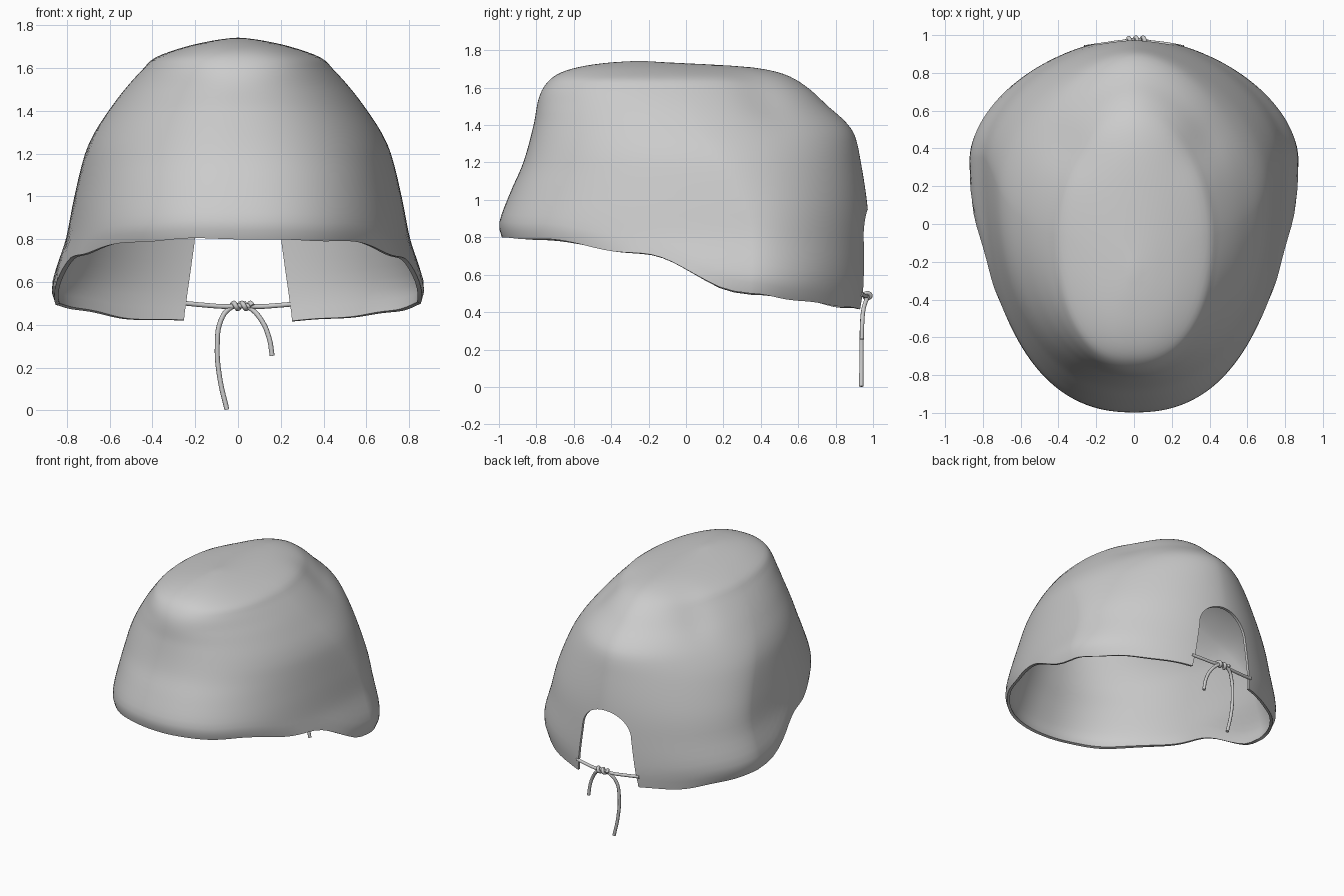
import bpy, bmesh, math
from mathutils import Vector

if "Cube" in bpy.data.objects:
    bpy.data.objects.remove(bpy.data.objects["Cube"])


def interp(table, v):
    """Smooth (Hermite) interpolation through a few (key, value) points."""
    if v <= table[0][0]:
        return table[0][1]
    if v >= table[-1][0]:
        return table[-1][1]
    i = max(k for k in range(len(table) - 1) if table[k][0] <= v)

    def slope(k):
        a, b = table[max(k - 1, 0)], table[min(k + 1, len(table) - 1)]
        return (b[1] - a[1]) / (b[0] - a[0])
    (x0, y0), (x1, y1) = table[i], table[i + 1]
    h = x1 - x0
    t = (v - x0) / h
    return ((2*t**3 - 3*t**2 + 1) * y0 + (t**3 - 2*t**2 + t) * h * slope(i)
            + (3*t**2 - 2*t**3) * y1 + (t**3 - t**2) * h * slope(i + 1))


def smooth(v, lo, hi):
    t = max(0, min(1, (v - lo) / (hi - lo)))
    return t * t * (3 - 2 * t)


# Profiles: silhouettes by height, rim height by depth
TOP = 1.742
FRONT = [(.79, -.992), (.83, -1.0), (.9, -.993), (1.05, -.935), (1.2, -.87), (1.4, -.815),
         (1.55, -.785), (1.63, -.74), (1.68, -.67), (1.715, -.55), (1.735, -.4), (TOP, -.28)]
BACK = [(.42, .985), (.7, .985), (.95, .972), (1.2, .935), (1.35, .9), (1.42, .85), (1.5, .76),
        (1.6, .65), (1.67, .53), (1.705, .38), (1.72, .2), (1.735, -.1), (TOP, -.22)]
WIDTH = [(.47, .85), (.52, .87), (.6, .868), (.7, .838), (.8, .805), (1.0, .765), (1.2, .715),
         (1.3, .67), (1.4, .605), (1.5, .53), (1.6, .44), (1.65, .385), (1.7, .245),
         (1.73, .11), (TOP, .02)]
RIM = [(-1, .8), (-.8, .79), (-.6, .765), (-.4, .728), (-.2, .71), (-.1, .68), (0, .63),
       (.1, .575), (.2, .527), (.3, .503), (.5, .48), (.7, .455), (.9, .418), (1, .415)]
N, LEVELS = 144, 44


def shell_point(a, t):
    s, c = math.sin(a), math.cos(a)
    base_y = .35 + (.62 * s if s > 0 else -1.35 * abs(s) ** .85)
    rim = interp(RIM, base_y) + .004 * math.sin(7 * a + 1) + .003 * math.sin(13 * a)
    z = rim + (TOP - rim) * (1 - (1 - t) ** 2)
    up, top = smooth(z, .8, 1.7), smooth(z, 1.66, TOP)
    # the flare of the side flaps fades out towards the front
    w = interp(WIDTH, max(z, .84 - .38 * (1 - abs(s)) ** 2) if s < 0 else z)
    mid = .35 - .42 * up
    mid += (-.25 - mid) * top
    n = 2.34 - .3 * up + .3 * smooth(z, 1.5, 1.7) if s < 0 else 1.76 + .06 * up
    end = interp(FRONT, z) if s < 0 else interp(BACK, z)
    x = w * math.copysign(abs(c) ** (2 / n), c)
    y = mid + (end - mid) * abs(s) ** (2 / n)
    # soft sagging folds on the rear shoulders of the crown
    if z > 1.1:
        z -= .02 * math.exp(-((abs(x) - .36) ** 2 + (y - .42) ** 2) / .02)
    # hem tucks inward at the very edge
    tuck = 1 - .01 * max(0, 1 - t / .03)
    return Vector((x * tuck, y * tuck, z))


def link(name, bm):
    me = bpy.data.meshes.new(name)
    bm.to_mesh(me)
    bm.free()
    ob = bpy.data.objects.new(name, me)
    bpy.context.collection.objects.link(ob)
    return ob


# Cap shell
bm = bmesh.new()
rings = [[bm.verts.new(shell_point(2 * math.pi * j / N, i / LEVELS)) for j in range(N)]
         for i in range(LEVELS)]
apex = bm.verts.new((0, -.25, TOP))
for i in range(LEVELS - 1):
    for j in range(N):
        k = (j + 1) % N
        bm.faces.new((rings[i][j], rings[i][k], rings[i + 1][k], rings[i + 1][j]))
for j in range(N):
    bm.faces.new((rings[-1][j], rings[-1][(j + 1) % N], apex))
cap = link("cap_shell", bm)
solid = cap.modifiers.new("thickness", 'SOLIDIFY')
solid.thickness, solid.offset = .02, -1

# Arched opening at the back
bm = bmesh.new()
outline = [(-.262, .3), (.262, .3), (.25, .45)]
outline += [(.205 * math.cos(math.pi * i / 20), .77 + .18 * math.sin(math.pi * i / 20))
            for i in range(21)]
outline.append((-.25, .45))
face = bm.faces.new([bm.verts.new((x, .6, z)) for x, z in outline])
ext = bmesh.ops.extrude_face_region(bm, geom=[face])
bmesh.ops.translate(bm, vec=(0, .7, 0),
                    verts=[g for g in ext['geom'] if isinstance(g, bmesh.types.BMVert)])
bmesh.ops.recalc_face_normals(bm, faces=bm.faces)
cutter = link("opening_cutter", bm)
cutter.hide_render = True
cut = cap.modifiers.new("opening", 'BOOLEAN')
cut.object, cut.operation, cut.solver = cutter, 'DIFFERENCE', 'EXACT'
bpy.context.view_layer.objects.active = cap
cap.select_set(True)
for name in ("thickness", "opening"):
    bpy.ops.object.modifier_apply(modifier=name)
bpy.data.objects.remove(cutter)
bpy.ops.object.shade_smooth_by_angle(angle=math.radians(40))


# Tie string
def cord(name, pts, r=.0115):
    cu = bpy.data.curves.new(name, 'CURVE')
    cu.dimensions, cu.bevel_depth, cu.bevel_resolution = '3D', r, 3
    cu.use_fill_caps, cu.resolution_u = True, 8
    sp = cu.splines.new('BEZIER')
    sp.bezier_points.add(len(pts) - 1)
    for p, co in zip(sp.bezier_points, pts):
        p.co = co
        p.handle_left_type = p.handle_right_type = 'AUTO'
    ob = bpy.data.objects.new(name, cu)
    bpy.context.collection.objects.link(ob)


cord("tie_string", [(-.262, .935, .502), (-.16, .95, .492), (-.05, .965, .485), (.02, .967, .488),
                    (.1, .96, .485), (.18, .95, .49), (.262, .935, .497)])
cord("long_tail", [(.04, .975, .5), (-.04, .968, .475), (-.08, .95, .42), (-.097, .94, .3),
                   (-.085, .938, .15), (-.052, .937, .003)])
cord("short_tail", [(0, .975, .5), (.06, .968, .475), (.11, .95, .42), (.145, .942, .34),
                    (.16, .94, .255)])
cord("knot", [(-.03 + .0065 * i, .97 + .017 * math.cos(i * math.pi / 3),
               .488 + .013 * math.sin(i * math.pi / 3)) for i in range(16)], .0115)
